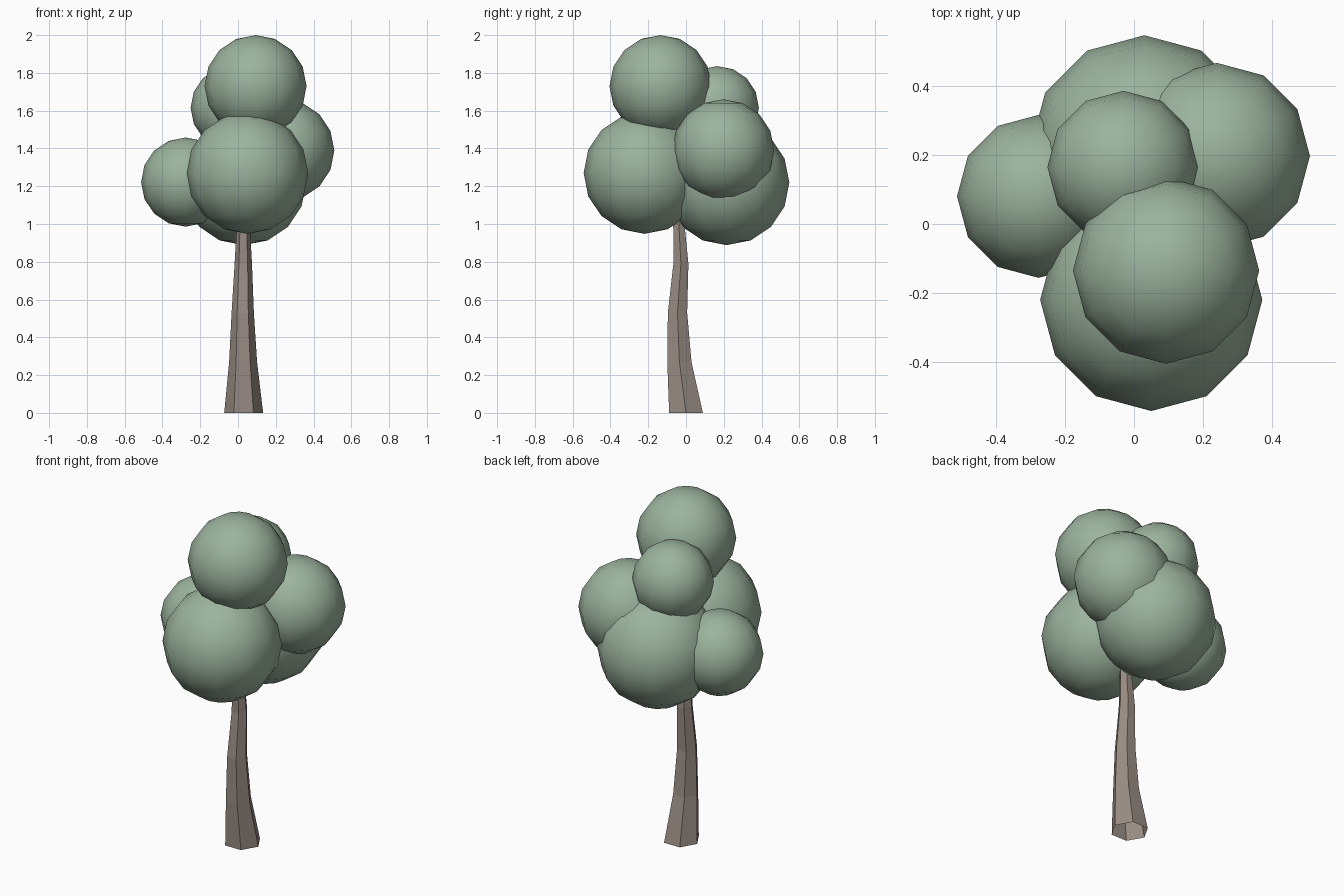
import bpy, bmesh, math

if "Cube" in bpy.data.objects:
    bpy.data.objects.remove(bpy.data.objects["Cube"])


def material(name, rgb):
    m = bpy.data.materials.new(name)
    m.diffuse_color = (*rgb, 1)
    m.use_nodes = True
    m.node_tree.nodes["Principled BSDF"].inputs["Base Color"].default_value = m.diffuse_color
    return m


leaf = material("leaf_green", (0.33, 0.45, 0.34))
bark = material("bark_brown", (0.32, 0.265, 0.23))


def add_object(name, bm, mat):
    mesh = bpy.data.meshes.new(name)
    bm.to_mesh(mesh)
    bm.free()
    mesh.materials.append(mat)
    obj = bpy.data.objects.new(name, mesh)
    bpy.context.collection.objects.link(obj)
    return obj


# Trunk: bent, tapering six-sided tube, open at the ground
# (x, y, z, radius) of each ring
rings = [(0.03, 0.0, 0.0, 0.103), (0.027, -0.035, 0.27, 0.074),
         (0.025, -0.045, 0.53, 0.059), (0.028, -0.027, 0.79, 0.046),
         (0.028, -0.04, 1.04, 0.032), (0.028, -0.04, 1.25, 0.025)]
bm = bmesh.new()
loops = []
for x, y, z, r in rings:
    loops.append([bm.verts.new((x + r * math.cos(i * math.pi / 3),
                                y + r * math.sin(i * math.pi / 3), z))
                  for i in range(6)])
for low, high in zip(loops, loops[1:]):
    for i in range(6):
        j = (i + 1) % 6
        bm.faces.new((low[i], low[j], high[j], high[i]))
bm.faces.new(loops[-1])
add_object("trunk", bm, bark)

# Foliage: six smooth low-poly balls (centre, radius)
balls = {
    "foliage_top": ((0.093, -0.135, 1.73), 0.27),
    "foliage_front": ((0.05, -0.22, 1.27), 0.322),
    "foliage_left": ((-0.277, 0.08, 1.222), 0.236),
    "foliage_right": ((0.24, 0.197, 1.39), 0.27),
    "foliage_back": ((0.03, 0.215, 1.22), 0.332),
    "foliage_upper_back": ((-0.03, 0.165, 1.615), 0.221),
}
for name, (centre, radius) in balls.items():
    bm = bmesh.new()
    bmesh.ops.create_uvsphere(bm, u_segments=12, v_segments=8, radius=radius)
    for f in bm.faces:
        f.smooth = True
    add_object(name, bm, leaf).location = centre
